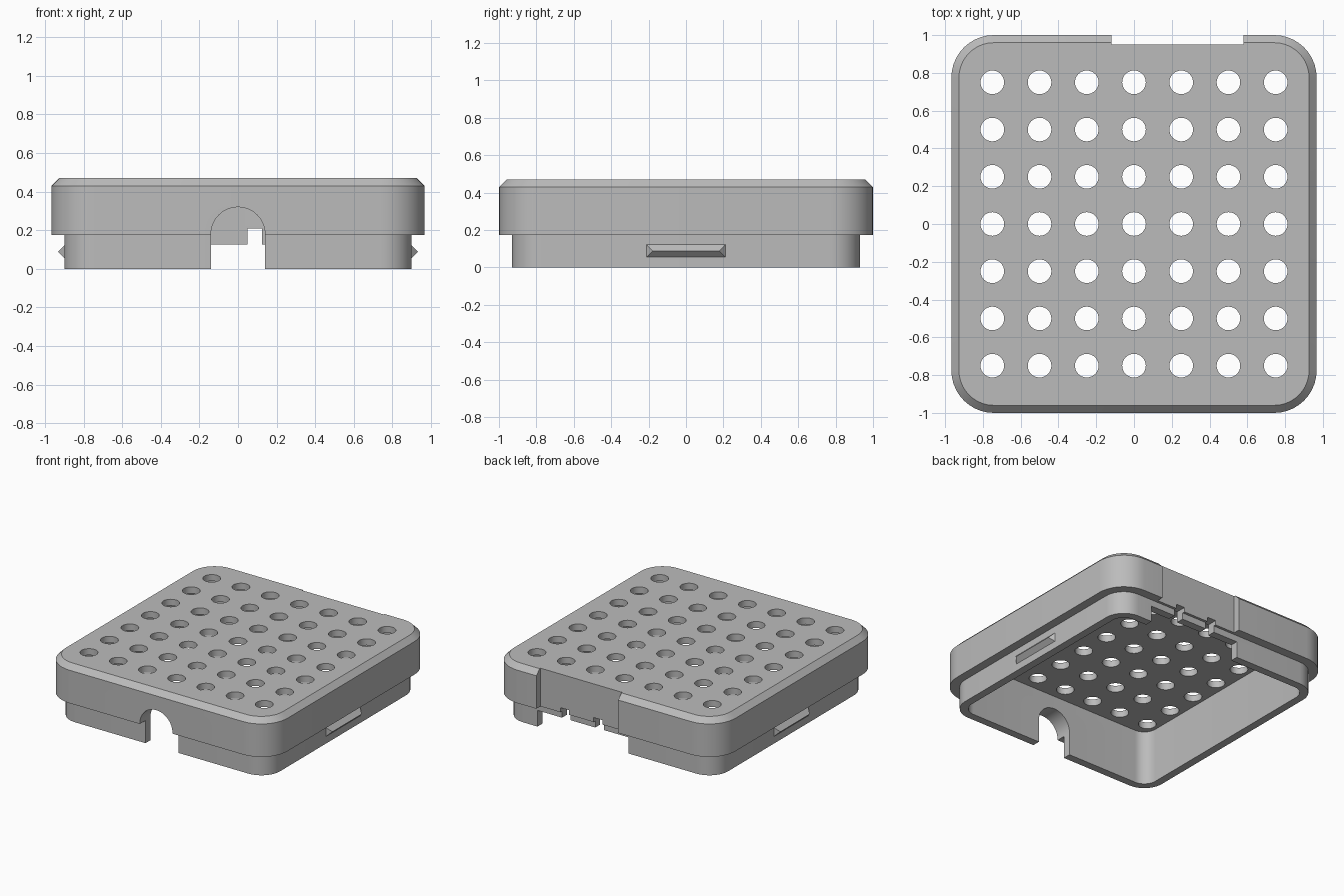
import bpy, bmesh, math
from mathutils import Vector

default = bpy.data.objects.get("Cube")
if default:
    bpy.data.objects.remove(default, do_unlink=True)

grey = bpy.data.materials.new("plain grey")
grey.use_nodes = True
colour = (0.5, 0.5, 0.5, 1)
grey.diffuse_color = colour
grey.node_tree.nodes["Principled BSDF"].inputs["Base Color"].default_value = colour


def finish(bm, name):
    bmesh.ops.recalc_face_normals(bm, faces=bm.faces)
    mesh = bpy.data.meshes.new(name)
    bm.to_mesh(mesh)
    bm.free()
    mesh.materials.append(grey)
    obj = bpy.data.objects.new(name, mesh)
    bpy.context.collection.objects.link(obj)
    return obj


def rounded_ring(bm, hx, hy, r, z, steps=10):
    ring = []
    for q, (sx, sy) in enumerate([(1, 1), (-1, 1), (-1, -1), (1, -1)]):
        for i in range(steps + 1):
            a = math.pi / 2 * (q + i / steps)
            ring.append(bm.verts.new((sx * (hx - r) + r * math.cos(a),
                                      sy * (hy - r) + r * math.sin(a), z)))
    return ring


def prism(bm, points, direction):
    # Closed solid swept from a flat outline
    base = [bm.verts.new(p) for p in points]
    top = [bm.verts.new(Vector(p) + Vector(direction)) for p in points]
    bm.faces.new(base)
    bm.faces.new(top[::-1])
    for i in range(len(base)):
        j = (i + 1) % len(base)
        bm.faces.new((base[i], base[j], top[j], top[i]))


def box(bm, x0, x1, y0, y1, z0, z1):
    prism(bm, [(x0, y0, z0), (x1, y0, z0), (x1, y1, z0), (x0, y1, z0)], (0, 0, z1 - z0))


def cut(target, bm):
    cutter = finish(bm, "cutter")
    cutter.hide_render = True
    mod = target.modifiers.new("cut", "BOOLEAN")
    mod.operation = "DIFFERENCE"
    mod.solver = "EXACT"
    mod.object = cutter
    bpy.context.view_layer.objects.active = target
    bpy.ops.object.modifier_apply(modifier=mod.name)
    bpy.data.objects.remove(cutter, do_unlink=True)


# Hollow lid with a stepped-in lip, lofted from the inside ceiling round to the top
bm = bmesh.new()
sections = [(0.84, 0.87, 0.10, 0.42), (0.84, 0.87, 0.10, 0),
            (0.90, 0.93, 0.16, 0), (0.90, 0.93, 0.16, 0.175),
            (0.967, 1.0, 0.225, 0.175), (0.967, 1.0, 0.225, 0.43),
            (0.927, 0.96, 0.185, 0.47)]
rings = [rounded_ring(bm, *s) for s in sections]
for a, b in zip(rings, rings[1:]):
    for i in range(len(a)):
        j = (i + 1) % len(a)
        bm.faces.new((a[i], a[j], b[j], b[i]))
bm.faces.new(rings[0])
bm.faces.new(rings[-1])
lid = finish(bm, "vented_lid")

# Grid of round vent holes
bm = bmesh.new()
for ix in range(-3, 4):
    for iy in range(-3, 4):
        outline = [(ix / 4 + 0.0625 * math.cos(math.tau * k / 32),
                    iy / 4 + 0.0625 * math.sin(math.tau * k / 32), 0.35) for k in range(32)]
        prism(bm, outline, (0, 0, 0.2))
cut(lid, bm)

# Arched cable opening in the front
bm = bmesh.new()
arch = [(0.14 * math.cos(math.pi * k / 24), -1.1, 0.18 + 0.14 * math.sin(math.pi * k / 24))
        for k in range(25)]
prism(bm, arch + [(-0.14, -1.1, -0.1), (0.14, -1.1, -0.1)], (0, 0.35, 0))
cut(lid, bm)

# Back recess, gap in the back lip, and two slots above the gap
for limits in [(-0.12, 0.58, 0.95, 1.1, -0.1, 0.6),
               (-0.16, 0.62, 0.8, 0.94, -0.1, 0.125),
               (0.05, 0.125, 0.8, 0.97, -0.1, 0.21),
               (0.335, 0.41, 0.8, 0.97, -0.1, 0.21)]:
    bm = bmesh.new()
    box(bm, *limits)
    cut(lid, bm)

bpy.ops.object.select_all(action="DESELECT")
lid.select_set(True)
bpy.context.view_layer.objects.active = lid
bpy.ops.object.shade_smooth_by_angle(angle=math.radians(30))

# Wedge-shaped snap latches on both sides
for name, s in [("left_latch", 1), ("right_latch", -1)]:
    bm = bmesh.new()
    base = [bm.verts.new((s * 0.9, y, z))
            for y, z in [(-0.21, 0.055), (0.21, 0.055), (0.21, 0.122), (-0.21, 0.122)]]
    ridge = [bm.verts.new((s * 0.933, y, 0.088)) for y in (-0.178, 0.178)]
    bm.faces.new(base)
    bm.faces.new((base[0], base[1], ridge[1], ridge[0]))
    bm.faces.new((base[2], base[3], ridge[0], ridge[1]))
    bm.faces.new((base[1], base[2], ridge[1]))
    bm.faces.new((base[3], base[0], ridge[0]))
    finish(bm, name)
